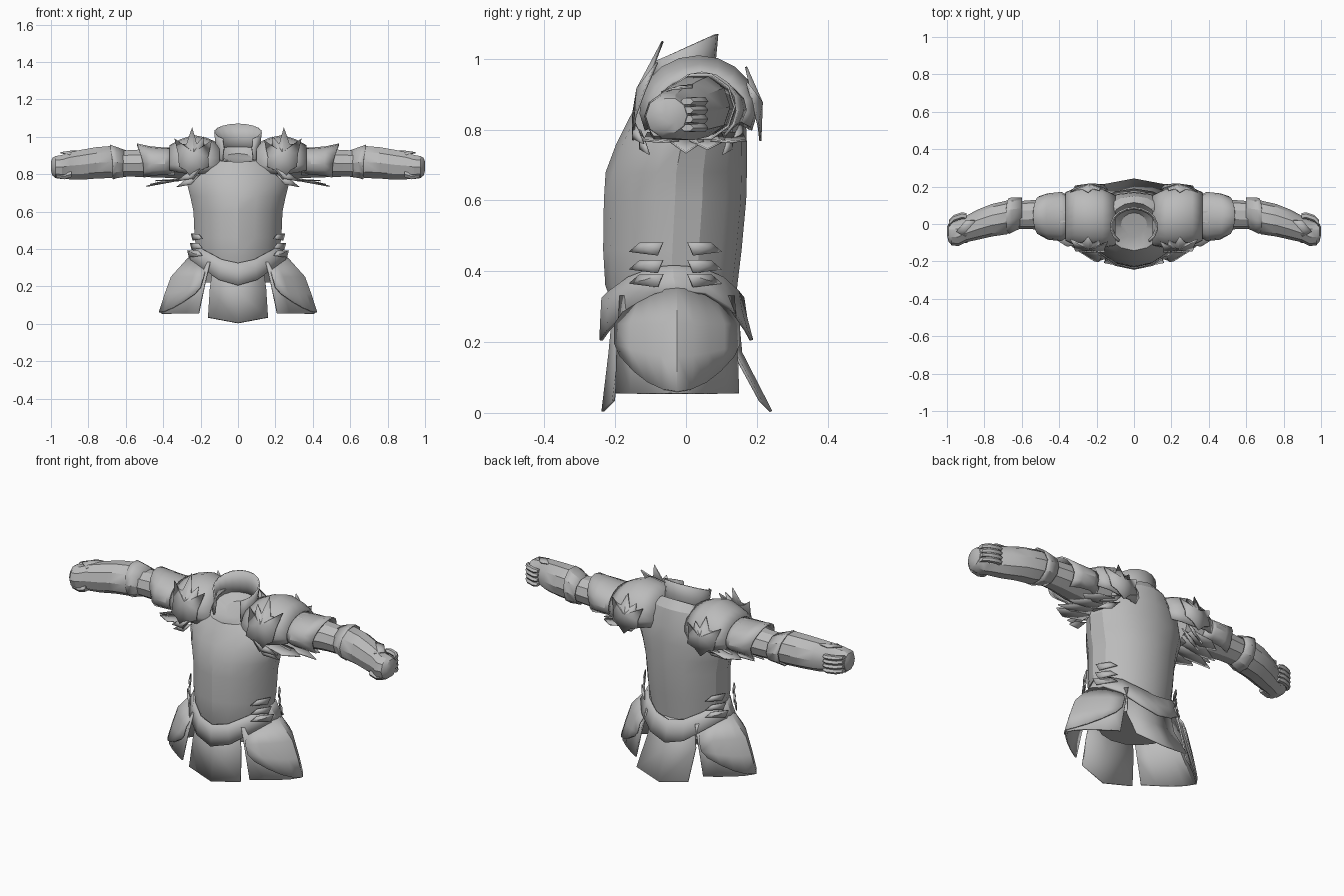
import bpy
import bmesh
from math import sin, cos, pi, radians
from mathutils import Vector

default_cube = bpy.data.objects.get("Cube")
if default_cube:
    bpy.data.objects.remove(default_cube, do_unlink=True)

steel = bpy.data.materials.new("plain grey steel")
steel.use_nodes = True
grey = (0.5, 0.5, 0.5, 1)
steel.diffuse_color = grey
steel.node_tree.nodes["Principled BSDF"].inputs["Base Color"].default_value = grey


def finish(name, bm, mirror=False, thick=0.0, angle=32):
    """Turn a bmesh into a shaded object with optional thickness and mirroring."""
    bmesh.ops.recalc_face_normals(bm, faces=bm.faces)
    mesh = bpy.data.meshes.new(name)
    bm.to_mesh(mesh)
    bm.free()
    mesh.materials.append(steel)
    obj = bpy.data.objects.new(name, mesh)
    bpy.context.collection.objects.link(obj)
    bpy.ops.object.select_all(action="DESELECT")
    obj.select_set(True)
    bpy.context.view_layer.objects.active = obj
    bpy.ops.object.shade_smooth_by_angle(angle=radians(angle))
    if thick:
        solid = obj.modifiers.new("thickness", "SOLIDIFY")
        solid.thickness = thick
        solid.offset = 0
    if mirror:
        obj.modifiers.new("mirror", "MIRROR")
    return obj


def loft(name, rows, closed=True, caps=(), **options):
    """Skin a series of equal point rows; caps lists the row indices to fill."""
    bm = bmesh.new()
    grid = [[bm.verts.new(p) for p in row] for row in rows]
    count = len(rows[0])
    for low, high in zip(grid, grid[1:]):
        for i in range(count if closed else count - 1):
            j = (i + 1) % count
            bm.faces.new((low[i], low[j], high[j], high[i]))
    for index in caps:
        bm.faces.new(grid[index])
    return finish(name, bm, **options)


def leaf(name, outline, bulge, thick=0.006):
    """Fan a jagged outline around a raised centre, on both sides."""
    bm = bmesh.new()
    points = [Vector(p) for p in outline]
    centre = bm.verts.new(sum(points, Vector()) / len(points) + Vector(bulge))
    rim = [bm.verts.new(p) for p in points]
    for a, b in zip(rim, rim[1:] + rim[:1]):
        bm.faces.new((centre, a, b))
    return finish(name, bm, mirror=True, thick=thick)


def level_ring(z, width, front, back, drop=0, tilt=0, sides=16):
    """Horizontal oval with a front crest; drop points it down, tilt raises the back."""
    mid, depth = (front + back) / 2, (back - front) / 2
    ring = []
    for i in range(sides):
        t = 2 * pi * i / sides
        crest = abs(sin(t)) ** 0.35 if sin(t) < 0 else 1
        ring.append((width * cos(t), mid + depth * sin(t) * crest,
                     z - drop * abs(sin(t)) ** 3 + tilt * sin(t)))
    return ring


def arm_ring(x, y, z, deep, tall, start=0, end=360, sides=10, lean=0):
    """Oval or arch across the arm; lean pushes its top outward."""
    steps = sides if end - start == 360 else sides + 1
    turns = [radians(start + (end - start) * i / sides) for i in range(steps)]
    return [(x + lean * max(sin(t), 0), y + deep * cos(t), z + tall * sin(t)) for t in turns]


# Breastplate and back, ending in a sloping neckline with a hollow neck
loft("torso", [level_ring(*r) for r in (
    (0.22, 0.195, -0.175, 0.13), (0.36, 0.215, -0.228, 0.145), (0.46, 0.232, -0.234, 0.157),
    (0.60, 0.238, -0.232, 0.17), (0.68, 0.255, -0.227, 0.172), (0.76, 0.275, -0.197, 0.172),
    (0.84, 0.25, -0.162, 0.168, 0, 0.01), (0.905, 0.18, -0.142, 0.15, 0, 0.04),
    (0.925, 0.13, -0.125, 0.115, 0, 0.065), (0.89, 0.07, -0.07, 0.06, 0, 0.02))],
    caps=(0, -1), angle=24)

# Open-fronted collar, highest at the back
def collar_row(base, rise, radius):
    turns = [radians(-50 + 280 * i / 14) for i in range(15)]
    return [(radius * cos(t), -0.015 + 0.82 * radius * sin(t),
             base + rise * (sin(t) + 1) / 2) for t in turns]

loft("collar", [collar_row(0.85, 0.07, 0.13), collar_row(0.93, 0.07, 0.117),
                collar_row(0.98, 0.09, 0.125)], closed=False, thick=0.008)

# Belt dipping to points at the front and back
loft("belt", [level_ring(0.415, 0.226, -0.234, 0.16, 0.09),
              level_ring(0.38, 0.242, -0.237, 0.168, 0.11),
              level_ring(0.345, 0.265, -0.24, 0.185, 0.14)], thick=0.01)

# Small fins along the waist
for n, (z, out) in enumerate(((0.47, 0.25), (0.42, 0.255), (0.38, 0.27))):
    for face in (-1, 1):
        y = -0.03 + face * 0.05
        leaf(f"waist_fin_{n}_{'back' if face > 0 else 'front'}",
             [(0.19, y + face * 0.08, z - 0.015), (out - 0.01, y, z - 0.025),
              (out, y - face * 0.015, z + 0.012), (0.21, y + face * 0.05, z + 0.01)],
             (0.004, face * 0.006, 0))

# Hip skirt flaring to a ridge, with an overlapping rounded plate
def hip_row(z, inner, outer, depth, dip=0):
    spread = [(i - 4) / 4 for i in range(9)]
    return [(inner + (outer - inner) * (1 - abs(s) ** 1.4), -0.025 + depth * s,
             z + dip * s * s) for s in spread]

loft("hip_skirt", [hip_row(0.33, 0.15, 0.24, 0.16), hip_row(0.2, 0.18, 0.33, 0.168),
                   hip_row(0.055, 0.21, 0.41, 0.172)], closed=False, mirror=True, thick=0.008)
loft("hip_plate", [hip_row(0.35, 0.17, 0.265, 0.14, -0.05), hip_row(0.25, 0.185, 0.355, 0.175),
                   hip_row(0.16, 0.2, 0.388, 0.175, 0.035), hip_row(0.06, 0.23, 0.42, 0.16, 0.1)],
     closed=False, mirror=True, thick=0.008)

# Front and back hanging plates
for name, face, top, low in (("front_tasset", -1, 0.2, 0.235), ("back_tasset", 1, 0.14, 0.24)):
    rows = [[(x * w, face * (y - 0.03 * abs(x)), z + lift * abs(x)) for x in (-1, 0, 1)]
            for w, y, z, lift in ((0.13, top, 0.33, 0), (0.15, top + 0.015, 0.17, 0.02),
                                  (0.16, low, 0.004, 0.03))]
    loft(name, rows, closed=False, thick=0.008)

# Domed shoulder guards
def arch(*values):
    return arm_ring(*values, start=-25, end=205, sides=12)

loft("shoulder_guard", [arch(0.1, 0.02, 0.86, 0.13, 0.1), arch(0.17, 0.03, 0.86, 0.155, 0.13),
                        arch(0.24, 0.035, 0.86, 0.162, 0.145), arch(0.31, 0.04, 0.86, 0.152, 0.12),
                        arch(0.365, 0.04, 0.86, 0.125, 0.09)],
     closed=False, mirror=True, thick=0.01)

# Jagged leaf ornaments on the front and back of each shoulder
def ornament(name, spots, face, base, slope, middle, scale):
    rim = [(0.24 + u, face * (base - slope * max(v + 0.05, 0) - 0.1 * max(u, 0)),
            middle + v * scale) for u, v in spots]
    leaf(name, rim, (0, face * 0.022, 0))

spots = [(0, -0.13), (0.04, -0.08), (0.075, -0.06), (0.08, 0.01), (0.1, 0.09), (0.06, 0.06),
         (0.035, 0.06), (0.005, 0.15), (-0.02, 0.06), (-0.055, 0.1), (-0.06, 0.04),
         (-0.1, 0.08), (-0.08, -0.01), (-0.085, -0.06), (-0.04, -0.08)]
ornament("front_shoulder_leaf", spots, -1, 0.15, 0.42, 0.9, 1)
ornament("back_shoulder_leaf", spots, 1, 0.21, 0.2, 0.865, 0.75)

# Spiked feathers beneath and behind the shoulder
for n, (y, reach, z) in enumerate(((-0.07, 0.44, 0.765), (0, 0.49, 0.735),
                                   (0.06, 0.47, 0.745), (0.12, 0.43, 0.765))):
    leaf(f"under_feather_{n}", [(0.24, y - 0.04, 0.79), (0.36, y - 0.05, 0.77), (reach, y, z),
                                (0.36, y + 0.05, 0.77), (0.24, y + 0.04, 0.79)], (0, 0, -0.008))
for n, (y, z) in enumerate(((-0.15, 0.8), (-0.13, 0.77), (0.16, 0.8), (0.13, 0.77))):
    leaf(f"rib_feather_{n}", [(0.2, y, z + 0.03), (0.28, y * 0.9, z), (0.33, y * 0.8, z - 0.04),
                              (0.25, y, z - 0.025)], (0, y * 0.06, 0))

# Upper arm and its flared sleeve plate
loft("upper_arm", [arm_ring(*r) for r in (
    (0.24, 0.035, 0.86, 0.09, 0.09), (0.42, 0.04, 0.86, 0.098, 0.082),
    (0.54, 0.05, 0.858, 0.078, 0.076), (0.68, 0.045, 0.857, 0.072, 0.07))],
    caps=(0, -1), mirror=True)

def sleeve(*values, lean=0):
    return arm_ring(*values, start=-50, end=230, sides=12, lean=lean)

loft("sleeve_plate", [sleeve(0.34, 0.04, 0.86, 0.1, 0.08), sleeve(0.39, 0.04, 0.86, 0.128, 0.078),
                      sleeve(0.46, 0.04, 0.86, 0.12, 0.085, lean=0.01),
                      sleeve(0.505, 0.045, 0.86, 0.1, 0.1, lean=0.035)],
     closed=False, mirror=True, thick=0.008)

# Forearm guard, rounded fist and elbow cuff
loft("forearm", [arm_ring(*r) for r in (
    (0.63, 0.05, 0.86, 0.074, 0.072), (0.68, 0.035, 0.865, 0.09, 0.09),
    (0.76, 0.02, 0.86, 0.087, 0.088), (0.84, -0.005, 0.85, 0.08, 0.084),
    (0.90, -0.028, 0.845, 0.07, 0.076), (0.94, -0.048, 0.838, 0.07, 0.068),
    (0.975, -0.05, 0.838, 0.064, 0.062), (0.992, -0.045, 0.84, 0.048, 0.05),
    (1.0, -0.04, 0.842, 0.022, 0.025))],
    caps=(0, -1), mirror=True)
loft("elbow_cuff", [arm_ring(0.6, 0.06, 0.857, 0.078, 0.072),
                    arm_ring(0.645, 0.05, 0.863, 0.088, 0.085, lean=0.01),
                    arm_ring(0.67, 0.043, 0.865, 0.094, 0.095, lean=0.015)],
     mirror=True, thick=0.006)
leaf("wrist_flare", [(0.84, 0.02, 0.925), (0.9, -0.07, 0.905), (0.95, -0.04, 0.915),
                     (0.9, 0.02, 0.92)], (0, 0, 0.006))

# Curled fingers and thumb
for n in range(4):
    z = 0.805 + 0.025 * n
    loft(f"finger_{n}", [arm_ring(x, y, z, 0.018, size, sides=6) for x, y, size in
                         ((0.895, 0.04, 0.01), (0.92, 0.045, 0.014),
                          (0.965, 0.03, 0.014), (0.99, 0.003, 0.011))],
         caps=(0, -1), mirror=True)
loft("thumb", [arm_ring(x, -0.08, z, 0.022, 0.018, sides=6) for x, z in
               ((0.89, 0.8), (0.93, 0.788), (0.97, 0.797))], caps=(0, -1), mirror=True)
